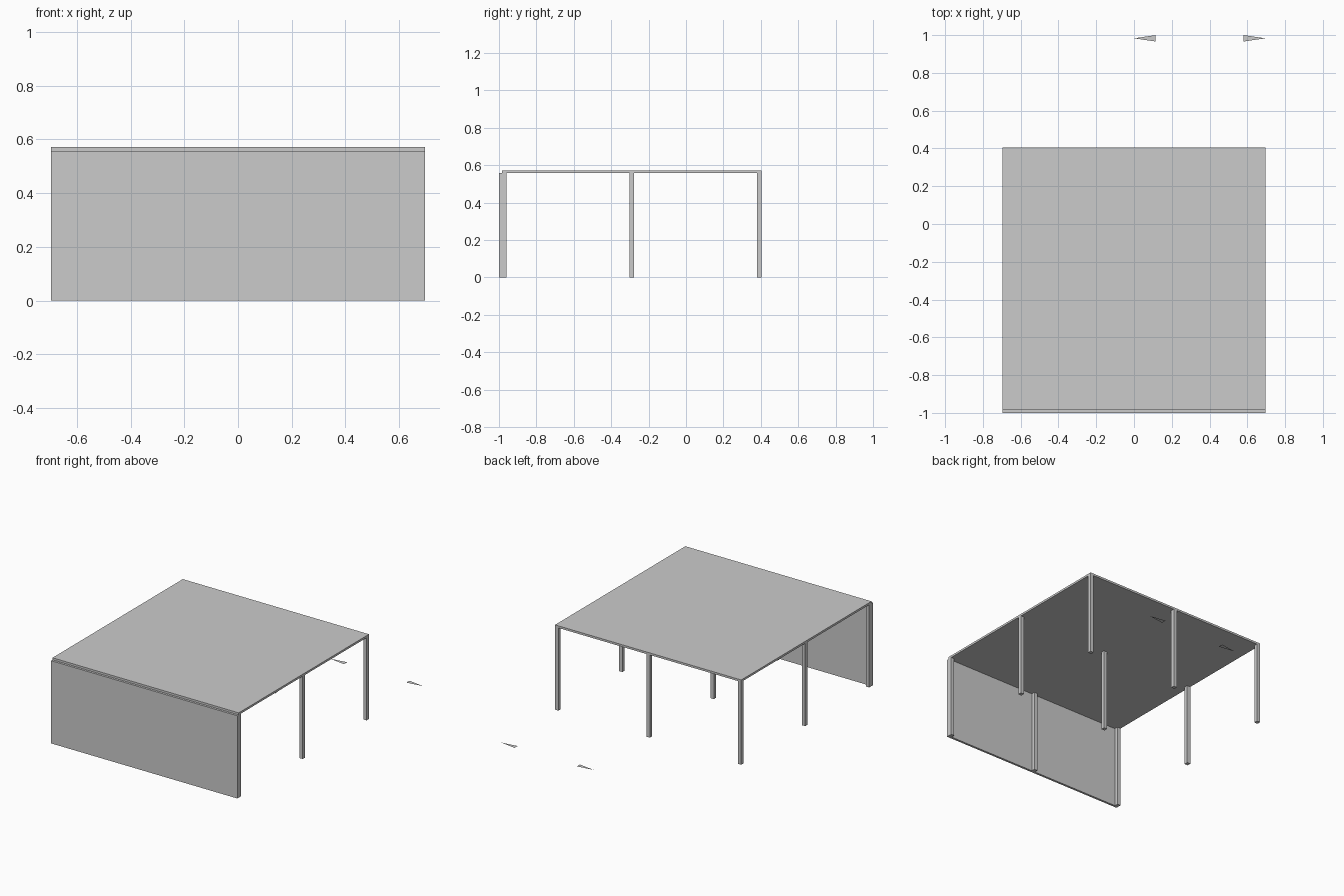
import bpy
import bmesh

if "Cube" in bpy.data.objects:
    bpy.data.objects.remove(bpy.data.objects["Cube"])


def add_mesh(name, bm):
    mesh = bpy.data.meshes.new(name)
    bm.to_mesh(mesh)
    bm.free()
    bpy.context.collection.objects.link(bpy.data.objects.new(name, mesh))


def box(name, x0, x1, y0, y1, z0, z1):
    bm = bmesh.new()
    bmesh.ops.create_cube(bm, size=1)
    bmesh.ops.scale(bm, vec=(x1 - x0, y1 - y0, z1 - z0), verts=bm.verts)
    bmesh.ops.translate(bm, vec=((x0 + x1) / 2, (y0 + y1) / 2, (z0 + z1) / 2), verts=bm.verts)
    add_mesh(name, bm)


def flat_arrow(name, tip_x, base_x, y=0.983, half=0.017):
    bm = bmesh.new()
    points = [(tip_x, y, 0), (base_x, y - half, 0), (base_x, y + half, 0)]
    face = bm.faces.new([bm.verts.new(p) for p in points])
    face.normal_update()
    if face.normal.z < 0:
        face.normal_flip()
    add_mesh(name, bm)


HALF_X, FRONT, BACK = 0.695, -0.985, 0.404
ROOF_LOW, ROOF_TOP, POST = 0.558, 0.572, 0.025

# Roof slab and front wall panel
box("roof", -HALF_X, HALF_X, FRONT, BACK, ROOF_LOW, ROOF_TOP)
box("front_wall", -HALF_X, HALF_X, -1.0, FRONT, 0, ROOF_LOW)

# Three by three grid of posts, outer ones flush with the roof edge
h = POST / 2
for row, y in zip(("front", "middle", "back"), (FRONT + h, (FRONT + BACK) / 2, BACK - h)):
    for side, x in zip(("left", "centre", "right"), (-HALF_X + h, 0, HALF_X - h)):
        box(f"{row}_{side}_post", x - h, x + h, y - h, y + h, 0, ROOF_LOW)

# Dimension arrows lying on the ground behind the canopy
flat_arrow("left_arrow", 0.0, 0.115)
flat_arrow("right_arrow", HALF_X, 0.58)
